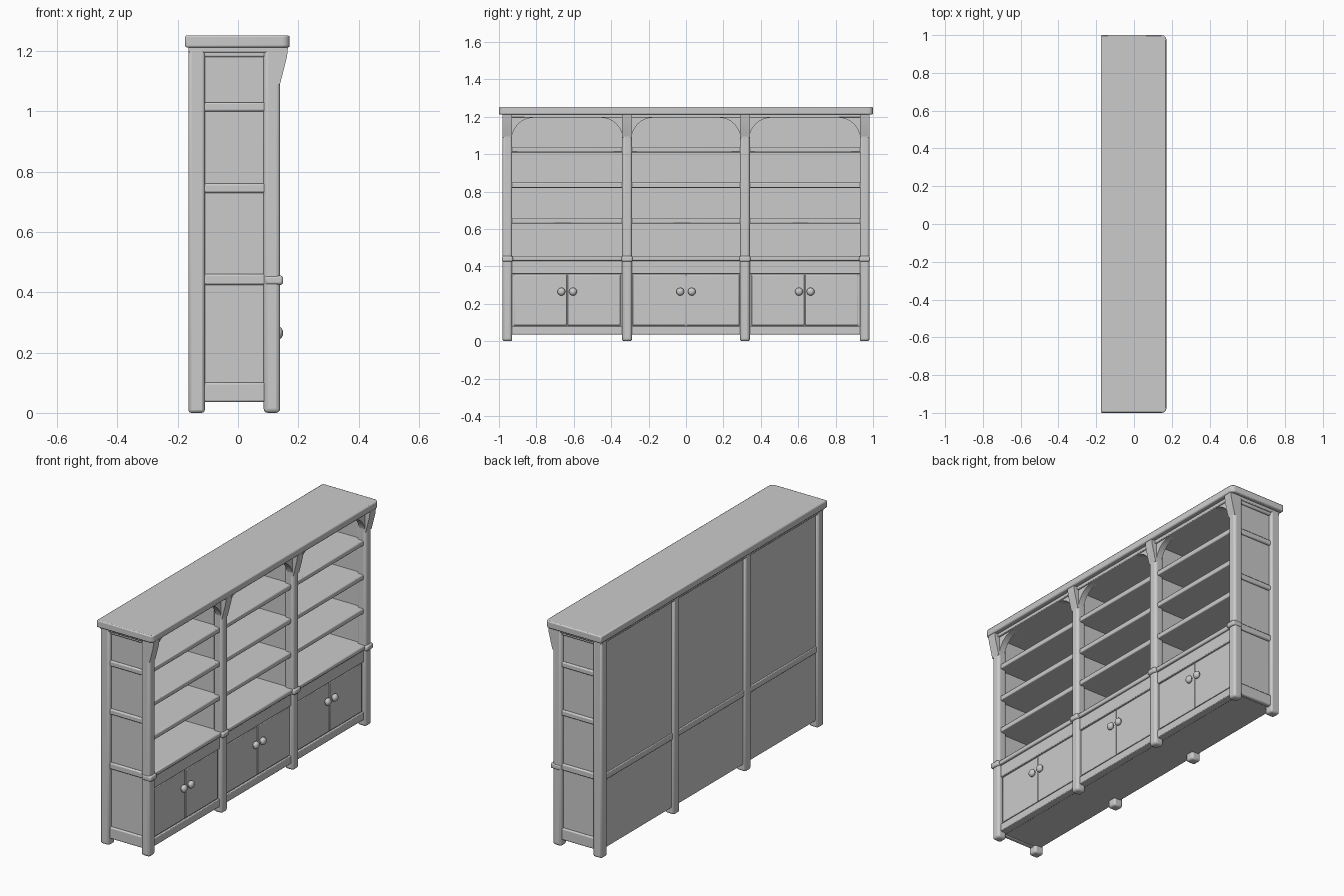
import bpy, bmesh, math
from mathutils import Vector

if "Cube" in bpy.data.objects:
    bpy.data.objects.remove(bpy.data.objects["Cube"])

grey = bpy.data.materials.new("plain_grey")
grey.use_nodes = True
grey.diffuse_color = (0.6, 0.6, 0.6, 1)
grey.node_tree.nodes["Principled BSDF"].inputs["Base Color"].default_value = (0.6, 0.6, 0.6, 1)


def finish(name, bm, bevel=0.0, segments=2):
    bmesh.ops.recalc_face_normals(bm, faces=bm.faces)
    mesh = bpy.data.meshes.new(name)
    bm.to_mesh(mesh)
    bm.free()
    mesh.materials.append(grey)
    ob = bpy.data.objects.new(name, mesh)
    bpy.context.collection.objects.link(ob)
    if bevel:
        mod = ob.modifiers.new("soft_edges", "BEVEL")
        mod.width, mod.segments = bevel, segments
    bpy.ops.object.select_all(action="DESELECT")
    ob.select_set(True)
    bpy.context.view_layer.objects.active = ob
    bpy.ops.object.shade_smooth_by_angle(angle=math.radians(35))
    return ob


def box(name, x, y, z, bevel=0.0, segments=2):
    """Box from (low, high) pairs on each axis."""
    bm = bmesh.new()
    bmesh.ops.create_cube(bm, size=1)
    for v in bm.verts:
        v.co = Vector([(a + b) / 2 + c * (b - a) for (a, b), c in zip((x, y, z), v.co)])
    return finish(name, bm, bevel, segments)


def prism(name, points, offset):
    """Closed profile swept along an offset."""
    bm = bmesh.new()
    face = bm.faces.new([bm.verts.new(p) for p in points])
    swept = bmesh.ops.extrude_face_region(bm, geom=[face])["geom"]
    bmesh.ops.translate(bm, vec=offset, verts=[g for g in swept if isinstance(g, bmesh.types.BMVert)])
    return finish(name, bm)


BACK, FRONT = -0.165, 0.14
POSTS = (-0.955, -0.315, 0.315, 0.955)
HALF = 0.026

# Overhanging top with rounded front corners
bm = bmesh.new()
bmesh.ops.create_cube(bm, size=1)
for v in bm.verts:
    v.co = Vector((v.co.x * 0.347 - 0.002, v.co.y * 2, 1.232 + v.co.z * 0.04))
corners = [e for e in bm.edges if abs(e.verts[0].co.z - e.verts[1].co.z) > 0.01
           and e.verts[0].co.x > 0]
bmesh.ops.bevel(bm, geom=corners, offset=0.025, segments=4, profile=0.5, affect="EDGES")
finish("top_board", bm, 0.006)
box("top_moulding", (BACK, 0.145), (-0.98, 0.98), (1.195, 1.215), 0.004)

# Posts and legs, front and back
for i, y in enumerate(POSTS):
    span = (y - HALF, y + HALF)
    box(f"front_post_{i}", (FRONT - 0.055, FRONT), span, (0, 1.21), 0.014, 3)
    box(f"back_post_{i}", (BACK, BACK + 0.055), span, (0, 1.21), 0.01)
    box(f"post_collar_{i}", (0.09, 0.15), (y - 0.029, y + 0.029), (0.425, 0.455), 0.008)
    # Flared corbel under the top
    prism(f"corbel_{i}", [(0.10, span[0], 1.213), (0.166, span[0], 1.213), (0.162, span[0], 1.18),
                          (0.147, span[0], 1.12), (0.139, span[0], 1.09), (0.10, span[0], 1.09)],
          (0, 2 * HALF, 0))

# Bays: cabinet, doors, knobs, shelves, back panels and arch brackets
for bay in range(3):
    lo, hi = POSTS[bay], POSTS[bay + 1]
    mid = (lo + hi) / 2
    box(f"cabinet_{bay}", (-0.14, 0.115), (lo, hi), (0.04, 0.43))
    box(f"cabinet_rail_{bay}", (0.08, 0.125), (lo, hi), (0.36, 0.43), 0.004)
    box(f"cabinet_plinth_{bay}", (0.08, 0.125), (lo, hi), (0.036, 0.08), 0.004)
    box(f"counter_{bay}", (-0.14, 0.135), (lo, hi), (0.43, 0.455), 0.006)
    box(f"back_panel_{bay}", (-0.15, -0.135), (lo, hi), (0.04, 1.21))
    box(f"back_rail_{bay}", (-0.156, -0.14), (lo, hi), (0.42, 0.455), 0.004)
    for s in (-1, 1):
        a, b = sorted((mid + s * 0.002, mid + s * 0.285))
        box(f"door_{bay}_{s}", (0.105, 0.121), (a, b), (0.085, 0.355), 0.003)
        bm = bmesh.new()
        bmesh.ops.create_uvsphere(bm, u_segments=12, v_segments=8, radius=0.021)
        for v in bm.verts:
            v.co = Vector((v.co.x * 0.75 + 0.134, v.co.y + mid + s * 0.031, v.co.z + 0.265))
        finish(f"knob_{bay}_{s}", bm)
        # Bracket whose lower edge curves from the post to the top
        post = mid + s * ((hi - lo) / 2 - HALF + 0.005)
        arc = [(0.10, post - s * 0.115 * (1 - math.cos(t)), 1.07 + 0.125 * math.sin(t))
               for t in (k * math.pi / 12 for k in range(7))]
        prism(f"arch_bracket_{bay}_{s}", arc + [(0.10, post, 1.2)], (0.035, 0, 0))
    for k, z in enumerate((0.645, 0.835, 1.025)):
        box(f"shelf_{bay}_{k}", (-0.14, 0.125), (lo, hi), (z - 0.015, z + 0.013), 0.005)

# Inner dividers
for i, y in enumerate(POSTS[1:3]):
    box(f"divider_{i}", (-0.14, 0.10), (y - 0.015, y + 0.015), (0.04, 1.21))

# Recessed end panels with cross rails
for s, side in ((-1, "right"), (1, "left")):
    a, b = sorted((s * 0.945, s * 0.96))
    box(f"{side}_end_panel", (-0.14, 0.12), (a, b), (0.04, 1.21))
    a, b = sorted((s * 0.945, s * 0.972))
    for k, (z0, z1) in enumerate(((0.036, 0.1), (0.425, 0.46), (0.73, 0.76), (1.0, 1.03), (1.18, 1.21))):
        box(f"{side}_end_rail_{k}", (-0.13, 0.11), (a, b), (z0, z1), 0.006)
